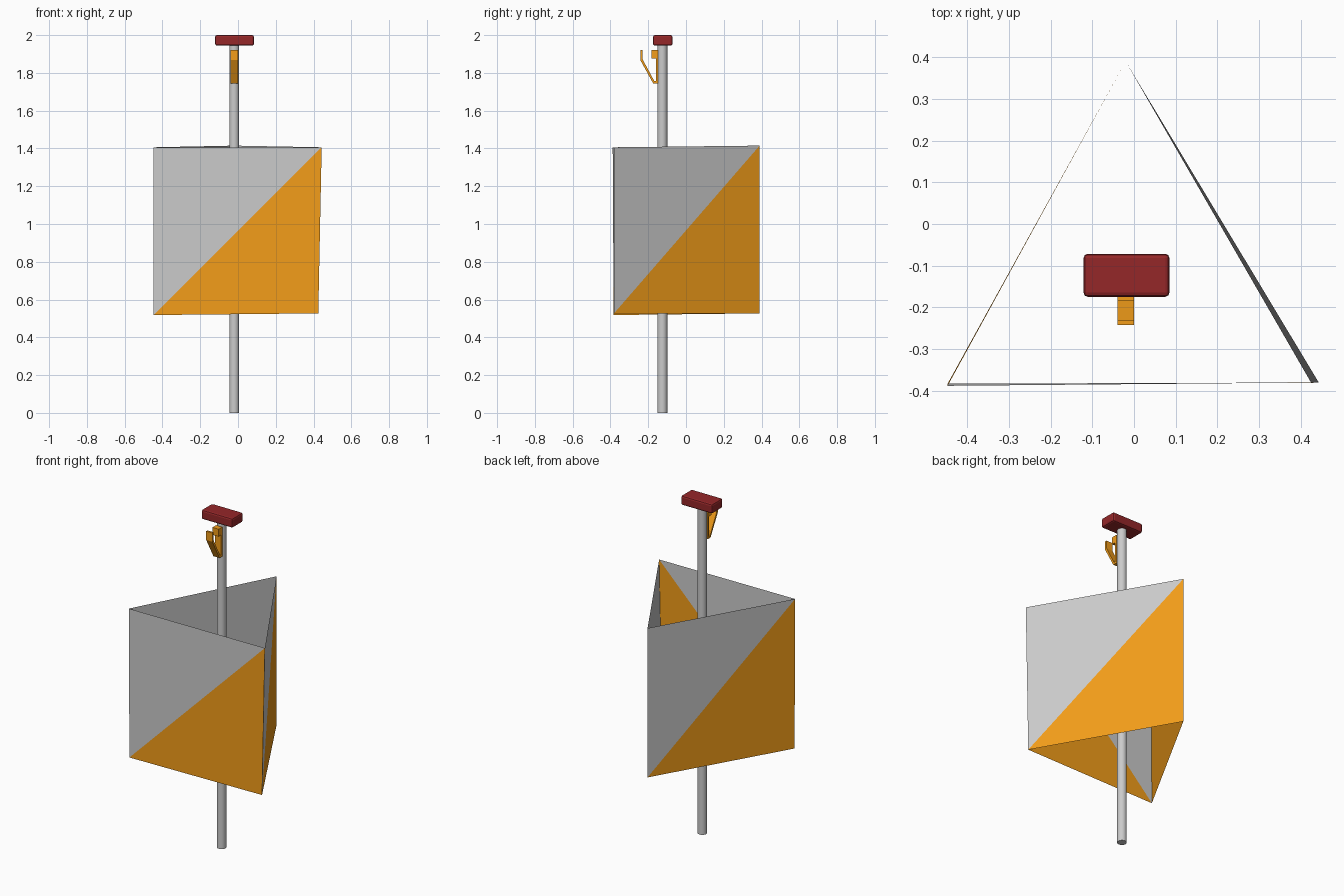
import bpy, bmesh
from mathutils import Vector

if "Cube" in bpy.data.objects:
    bpy.data.objects.remove(bpy.data.objects["Cube"])


def material(name, color):
    m = bpy.data.materials.new(name)
    m.diffuse_color = (*color, 1)
    m.use_nodes = True
    m.node_tree.nodes["Principled BSDF"].inputs["Base Color"].default_value = m.diffuse_color
    return m


orange = material("orange", (0.9, 0.34, 0.01))
red = material("dark_red", (0.3, 0.02, 0.022))
grey = material("grey", (0.8, 0.8, 0.8))


def make_object(name, bm, *mats):
    me = bpy.data.meshes.new(name)
    bm.to_mesh(me)
    bm.free()
    ob = bpy.data.objects.new(name, me)
    bpy.context.collection.objects.link(ob)
    for m in mats:
        me.materials.append(m)
    return ob


PX, PY = -0.02, -0.125

# Round pole
bpy.ops.mesh.primitive_cylinder_add(vertices=32, radius=0.026, depth=1.95,
                                    location=(PX, PY, 0.975))
bpy.context.object.name = "pole"
bpy.ops.object.shade_smooth_by_angle()

# Handle block with softened edges
bpy.ops.mesh.primitive_cube_add(size=1, location=(-0.018, -0.123, 1.972))
handle = bpy.context.object
handle.name = "top_handle"
handle.scale = (0.206, 0.103, 0.056)
bpy.ops.object.transform_apply(location=False, rotation=False, scale=True)
bev = handle.modifiers.new("soft_edges", 'BEVEL')
bev.width, bev.segments = 0.01, 2
handle.data.materials.append(red)

# Hook: side profile (y, z) extruded across x
profile = [(-0.148, 1.745), (-0.174, 1.745), (-0.242, 1.868), (-0.242, 1.92),
           (-0.23, 1.92), (-0.23, 1.872), (-0.168, 1.757), (-0.158, 1.757),
           (-0.158, 1.876), (-0.183, 1.876), (-0.183, 1.92), (-0.148, 1.92)]
bm = bmesh.new()
face = bm.faces.new([bm.verts.new((PX - 0.02, y, z)) for y, z in profile])
ext = bmesh.ops.extrude_face_region(bm, geom=[face])
bmesh.ops.translate(bm, vec=(0.04, 0, 0),
                    verts=[v for v in ext["geom"] if isinstance(v, bmesh.types.BMVert)])
bmesh.ops.recalc_face_normals(bm, faces=bm.faces)
make_object("hook", bm, orange)

# Three-sided flag marker: (bottom, top) of each corner, thin sheets
corners = [((-0.447, -0.383, 0.518), (-0.447, -0.388, 1.406)),
           ((0.425, -0.381, 0.527), (0.443, -0.38, 1.406)),
           ((-0.02, 0.39, 0.527), (-0.02, 0.39, 1.415))]
for i, name in enumerate(("front_panel", "right_panel", "left_panel")):
    bm = bmesh.new()
    ends = corners[i] + corners[(i + 1) % 3]
    b0, t0, b1, t1 = [bm.verts.new(Vector(p)) for p in ends]
    bm.faces.new((b0, t1, t0)).material_index = 0   # grey upper half
    bm.faces.new((b0, b1, t1)).material_index = 1   # orange lower half
    make_object(name, bm, grey, orange)
